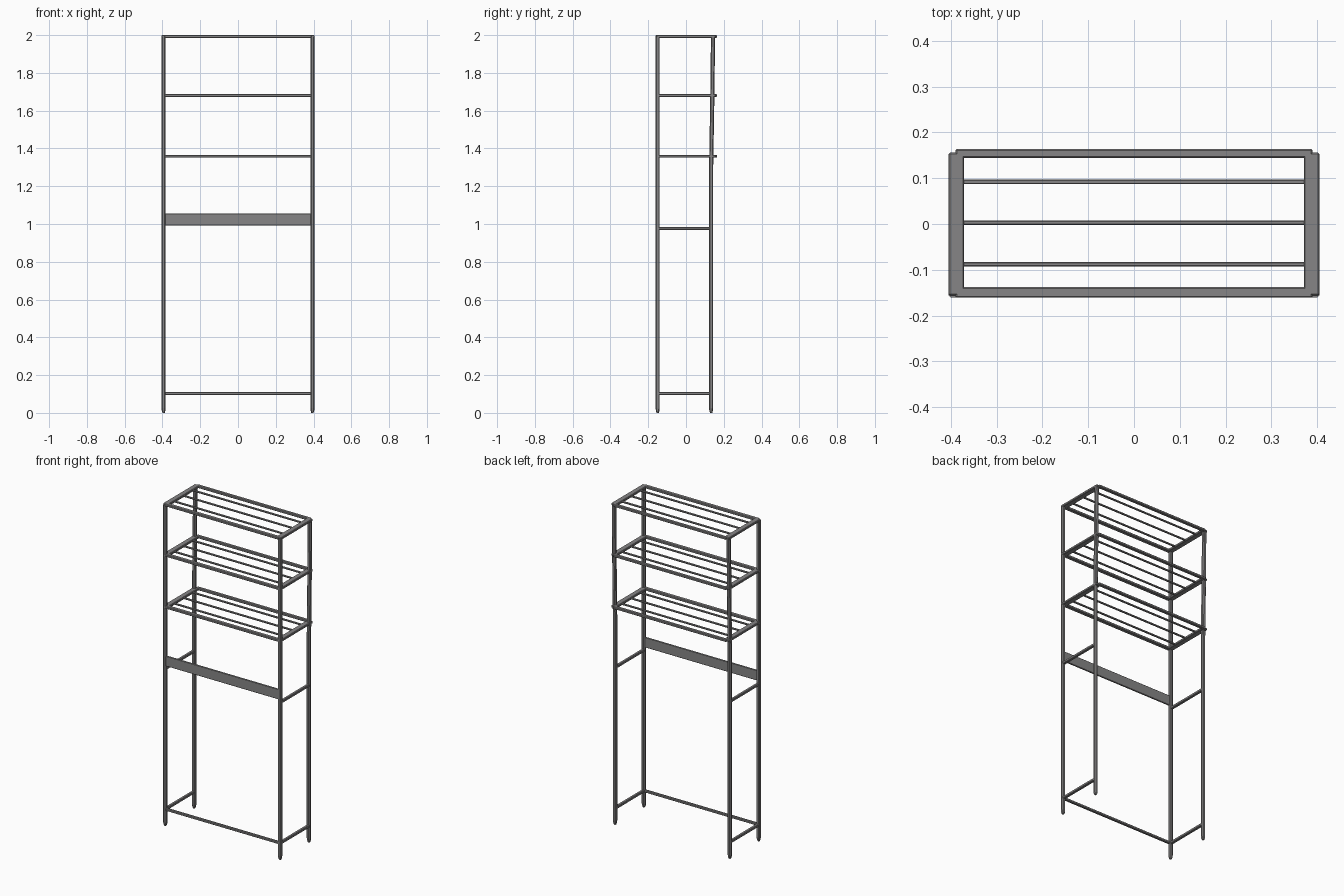
import bpy, bmesh
from mathutils import Vector

cube = bpy.data.objects.get("Cube")
if cube:
    bpy.data.objects.remove(cube, do_unlink=True)

# Single painted-metal colour
metal = bpy.data.materials.new("grey metal")
metal.use_nodes = True
GREY = (0.24, 0.235, 0.237, 1)
metal.diffuse_color = GREY
metal.node_tree.nodes["Principled BSDF"].inputs["Base Color"].default_value = GREY


def add_object(name, bm):
    bmesh.ops.recalc_face_normals(bm, faces=bm.faces)
    mesh = bpy.data.meshes.new(name)
    bm.to_mesh(mesh)
    bm.free()
    mesh.materials.append(metal)
    obj = bpy.data.objects.new(name, mesh)
    bpy.context.collection.objects.link(obj)
    return obj


def bar(name, low, high, bevel=0.003):
    """Box between two corners with softened edges."""
    low, high = Vector(low), Vector(high)
    bm = bmesh.new()
    bmesh.ops.create_cube(bm, size=1)
    for v in bm.verts:
        v.co = (low + high) / 2 + v.co * (high - low)
    bmesh.ops.bevel(bm, geom=bm.edges[:], offset=bevel, segments=1, affect='EDGES')
    return add_object(name, bm)


def leg(name, x, path):
    """Chamfered square tube lofted through (y, z, half width) stations."""
    bm = bmesh.new()
    rings = []
    for y, z, r in path:
        c = r * 0.55
        outline = [(r, c), (c, r), (-c, r), (-r, c), (-r, -c), (-c, -r), (c, -r), (r, -c)]
        rings.append([bm.verts.new((x + a, y + b, z)) for a, b in outline])
    for lower, upper in zip(rings, rings[1:]):
        for i in range(8):
            j = (i + 1) % 8
            bm.faces.new((lower[i], lower[j], upper[j], upper[i]))
    bm.faces.new(rings[0])
    bm.faces.new(rings[-1])
    return add_object(name, bm)


LEG_X, FRONT_Y, BACK_Y = 0.394, -0.15, 0.133
R = 0.011
FOOT = ((0, 0.006), (0.012, 0.0095), (0.025, R))

# Legs with tapered feet; the back pair leans out slightly near the top
for side, sx in (("left", 1), ("right", -1)):
    x = sx * LEG_X
    leg(f"front_leg_{side}", x, [(FRONT_Y, z, r) for z, r in FOOT] + [(FRONT_Y, 1.99, R)])
    leg(f"back_leg_{side}", x, [(BACK_Y, z, r) for z, r in FOOT]
        + [(BACK_Y, 1.3, R), (0.139, 1.65, R), (0.143, 1.99, R)])

    # Side rails low down and at half height
    for label, z in (("lower", 0.102), ("middle", 0.975)):
        bar(f"{label}_side_rail_{side}", (x - 0.009, FRONT_Y, z - 0.008),
            (x + 0.009, BACK_Y, z + 0.008))

# Front rail near the floor and the flat front panel
bar("lower_front_rail", (-LEG_X, -0.158, 0.095), (LEG_X, -0.142, 0.11))
bar("front_panel", (-LEG_X, -0.157, 0.993), (LEG_X, -0.147, 1.056), 0.002)

# Three open shelves: frame plus three slim slats
for shelf, top in (("top", 2.0), ("middle", 1.688), ("bottom", 1.366)):
    low = top - 0.015
    bar(f"{shelf}_shelf_front_bar", (-0.39, -0.161, low), (0.39, -0.138, top))
    bar(f"{shelf}_shelf_back_bar", (-0.39, 0.144, low), (0.39, 0.164, top))
    for side, sx in (("left", 1), ("right", -1)):
        xs = sorted((sx * 0.371, sx * 0.405))
        bar(f"{shelf}_shelf_end_bar_{side}", (xs[0], -0.156, low), (xs[1], 0.156, top))
    for i, y in enumerate((-0.088, 0.003, 0.092)):
        bar(f"{shelf}_shelf_slat_{i + 1}", (-0.375, y - 0.005, low + 0.002),
            (0.375, y + 0.005, top - 0.003), 0.002)
